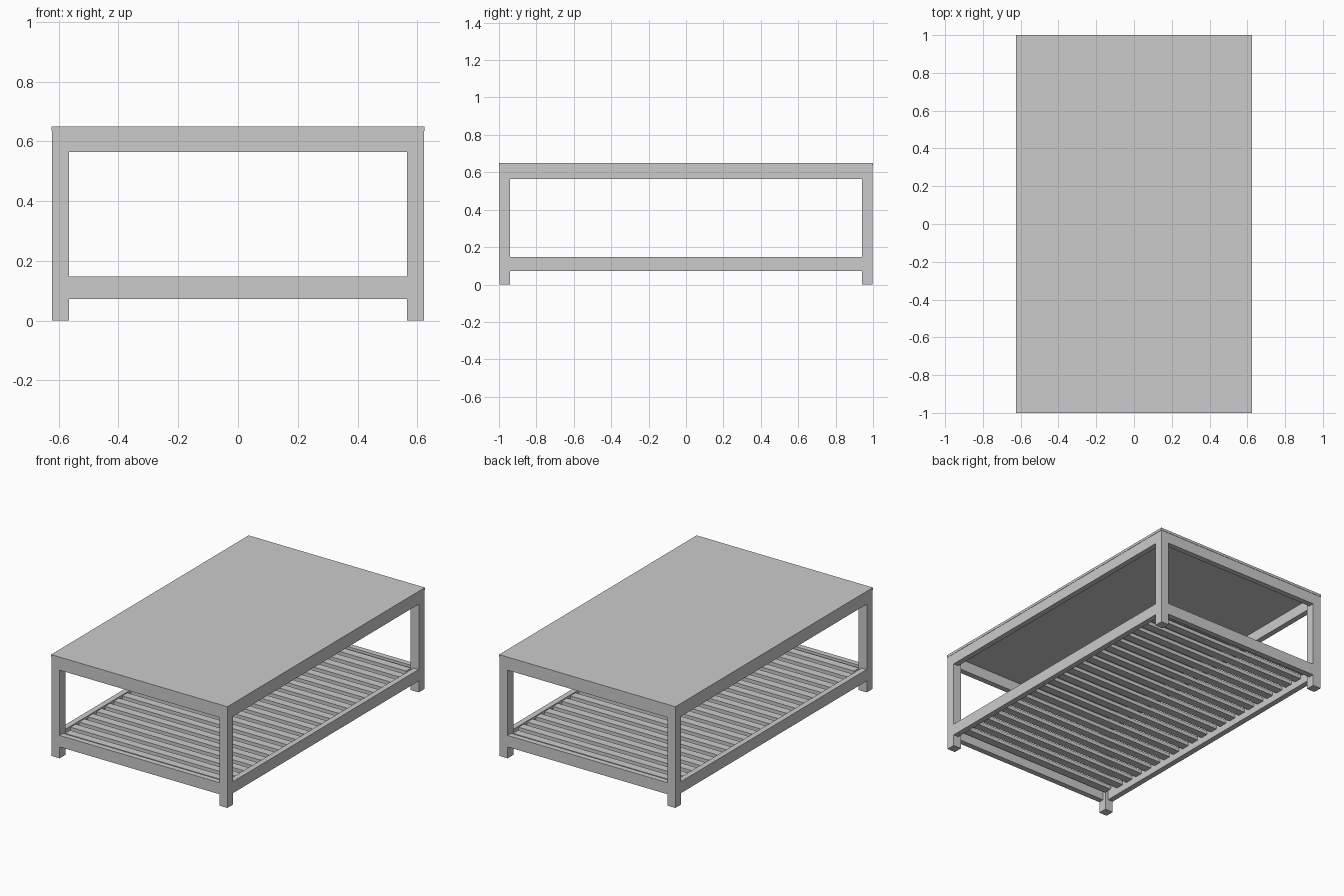
import bpy

if "Cube" in bpy.data.objects:
    bpy.data.objects.remove(bpy.data.objects["Cube"])

W, L, H = 1.25, 2.0, 0.65      # overall size
LEG = 0.057                    # square leg section
LIP = 0.002                    # tiny overhang of the top
TOP = 0.016                    # top thickness
RAIL = 0.036                   # rail thickness
X, Y = W / 2 - LIP, L / 2 - LIP  # outer faces of the frame


def box(name, x0, x1, y0, y1, z0, z1):
    bpy.ops.mesh.primitive_cube_add(
        size=1, location=((x0 + x1) / 2, (y0 + y1) / 2, (z0 + z1) / 2))
    ob = bpy.context.object
    ob.name = name
    ob.scale = (x1 - x0, y1 - y0, z1 - z0)
    bpy.ops.object.transform_apply(location=False, rotation=False, scale=True)
    return ob


def span(sign, outer, thick):
    """Interval of given thickness ending at the outer face on one side."""
    return sorted((sign * outer, sign * (outer - thick)))


# table top
box("table_top", -W / 2, W / 2, -L / 2, L / 2, H - TOP, H)

# four corner legs
for sx, xn in ((-1, "left"), (1, "right")):
    for sy, yn in ((-1, "front"), (1, "back")):
        box(f"{yn}_{xn}_leg", *span(sx, X, LEG), *span(sy, Y, LEG), 0, H - TOP)

# upper aprons and lower shelf rails, flush with the legs
for level, z0, z1 in (("apron", 0.565, H - TOP), ("shelf_rail", 0.073, 0.147)):
    for s, name in ((-1, "left"), (1, "right")):
        box(f"{name}_{level}", *span(s, X, RAIL), -Y + LEG, Y - LEG, z0, z1)
    for s, name in ((-1, "front"), (1, "back")):
        box(f"{name}_{level}", -X + LEG, X - LEG, *span(s, Y, RAIL), z0, z1)

# slatted shelf, slats run across the width
COUNT, SLAT = 22, 0.052
pitch = 2 * (Y - RAIL) / COUNT
for i in range(COUNT):
    y = (i - (COUNT - 1) / 2) * pitch
    # end slats stop at the legs
    half = X - (RAIL if abs(y) + SLAT / 2 < Y - LEG else LEG)
    box(f"shelf_slat_{i + 1}", -half, half, y - SLAT / 2, y + SLAT / 2, 0.116, 0.14)
